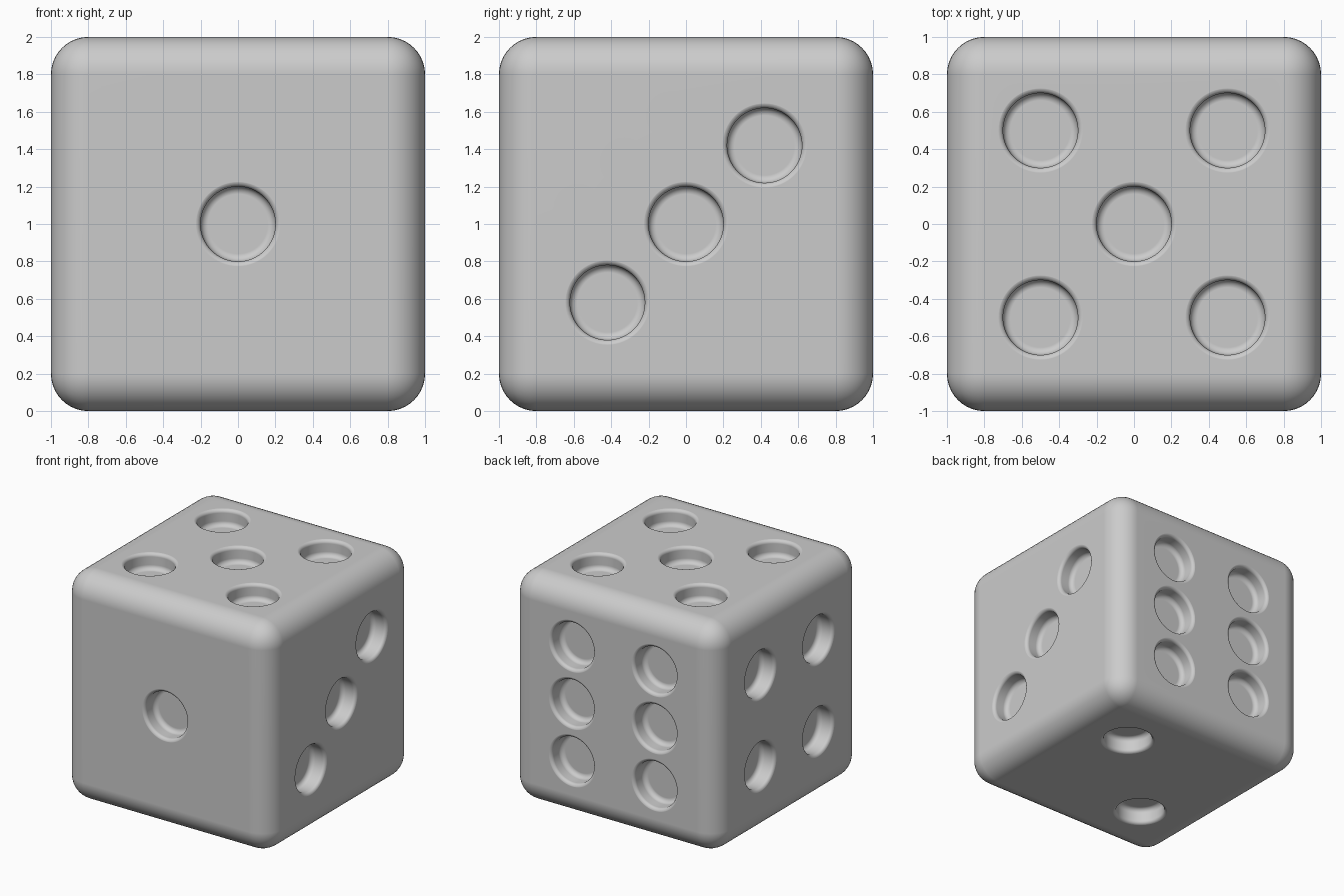
import bpy
import bmesh
from math import sin, cos, pi
from mathutils import Vector, Matrix

if "Cube" in bpy.data.objects:
    bpy.data.objects.remove(bpy.data.objects["Cube"], do_unlink=True)

SIDES, STEPS = 64, 6
PIP_R, PIP_DEPTH, RIM, FILLET = 0.2, 0.14, 0.03, 0.04
CENTRE = Vector((0, 0, 1))

grey = bpy.data.materials.new("plain grey")
grey.use_nodes = True
grey.diffuse_color = (0.6, 0.6, 0.6, 1)
grey.node_tree.nodes["Principled BSDF"].inputs["Base Color"].default_value = grey.diffuse_color


def new_object(name, bm):
    mesh = bpy.data.meshes.new(name)
    bm.to_mesh(mesh)
    bm.free()
    mesh.materials.append(grey)
    obj = bpy.data.objects.new(name, mesh)
    bpy.context.collection.objects.link(obj)
    return obj


def pip_profile():
    """Radius and height from above the face, over the rounded rim, to the floor."""
    pts = [(PIP_R + RIM, 0.05)]
    turns = [i * pi / 2 / STEPS for i in range(STEPS + 1)]
    pts += [(PIP_R + RIM * (1 - sin(t)), 0.0005 - RIM * (1 - cos(t))) for t in turns]
    pts += [(PIP_R - FILLET * (1 - cos(t)), FILLET - PIP_DEPTH - FILLET * sin(t)) for t in turns]
    return pts


def add_pip(bm, matrix):
    rings = []
    for r, h in pip_profile():
        angles = [2 * pi * i / SIDES for i in range(SIDES)]
        rings.append([bm.verts.new(matrix @ Vector((r * cos(a), r * sin(a), h))) for a in angles])
    for a, b in zip(rings, rings[1:]):
        for i in range(SIDES):
            j = (i + 1) % SIDES
            bm.faces.new((a[i], b[i], b[j], a[j]))
    bm.faces.new(rings[0])
    bm.faces.new(rings[-1][::-1])


# Pip layouts on each face: outward normal, two face axes, positions
X, Y, Z = Vector((1, 0, 0)), Vector((0, 1, 0)), Vector((0, 0, 1))
middle = [(0, 0)]
diagonal = [(-0.42, -0.42), (0.42, 0.42)]


def square(d):
    return [(a, b) for a in (-d, d) for b in (-d, d)]


faces = [
    (-Y, X, Z, middle),
    (-Z, X, Y, diagonal),
    (X, Y, Z, diagonal + middle),
    (-X, Y, Z, square(0.4)),
    (Z, X, Y, square(0.5) + middle),
    (Y, X, Z, [(a, b) for a in (-0.4, 0.4) for b in (-0.5, 0, 0.5)]),
]

# Cutter holding all pips
bm = bmesh.new()
for normal, u, v, spots in faces:
    turn = normal.to_track_quat('Z', 'Y').to_matrix().to_4x4()
    for a, b in spots:
        add_pip(bm, Matrix.Translation(CENTRE + normal + u * a + v * b) @ turn)
bmesh.ops.recalc_face_normals(bm, faces=bm.faces)
cutter = new_object("pip_cutter", bm)
cutter.hide_render = True

# Rounded cube body
bm = bmesh.new()
bmesh.ops.create_cube(bm, size=2, matrix=Matrix.Translation(CENTRE))
body = new_object("die_body", bm)
bevel = body.modifiers.new("rounded edges", 'BEVEL')
bevel.width, bevel.segments = 0.2, 10
cut = body.modifiers.new("pips", 'BOOLEAN')
cut.operation, cut.solver, cut.object = 'DIFFERENCE', 'EXACT', cutter

# Apply the cuts, then smooth with flat sides kept flat
bpy.ops.object.select_all(action='DESELECT')
body.select_set(True)
bpy.context.view_layer.objects.active = body
for name in ("rounded edges", "pips"):
    bpy.ops.object.modifier_apply(modifier=name)
bpy.data.objects.remove(cutter, do_unlink=True)
bpy.ops.object.shade_smooth_by_angle(angle=pi / 6)
weighted = body.modifiers.new("flat sides", 'WEIGHTED_NORMAL')
weighted.keep_sharp = True
